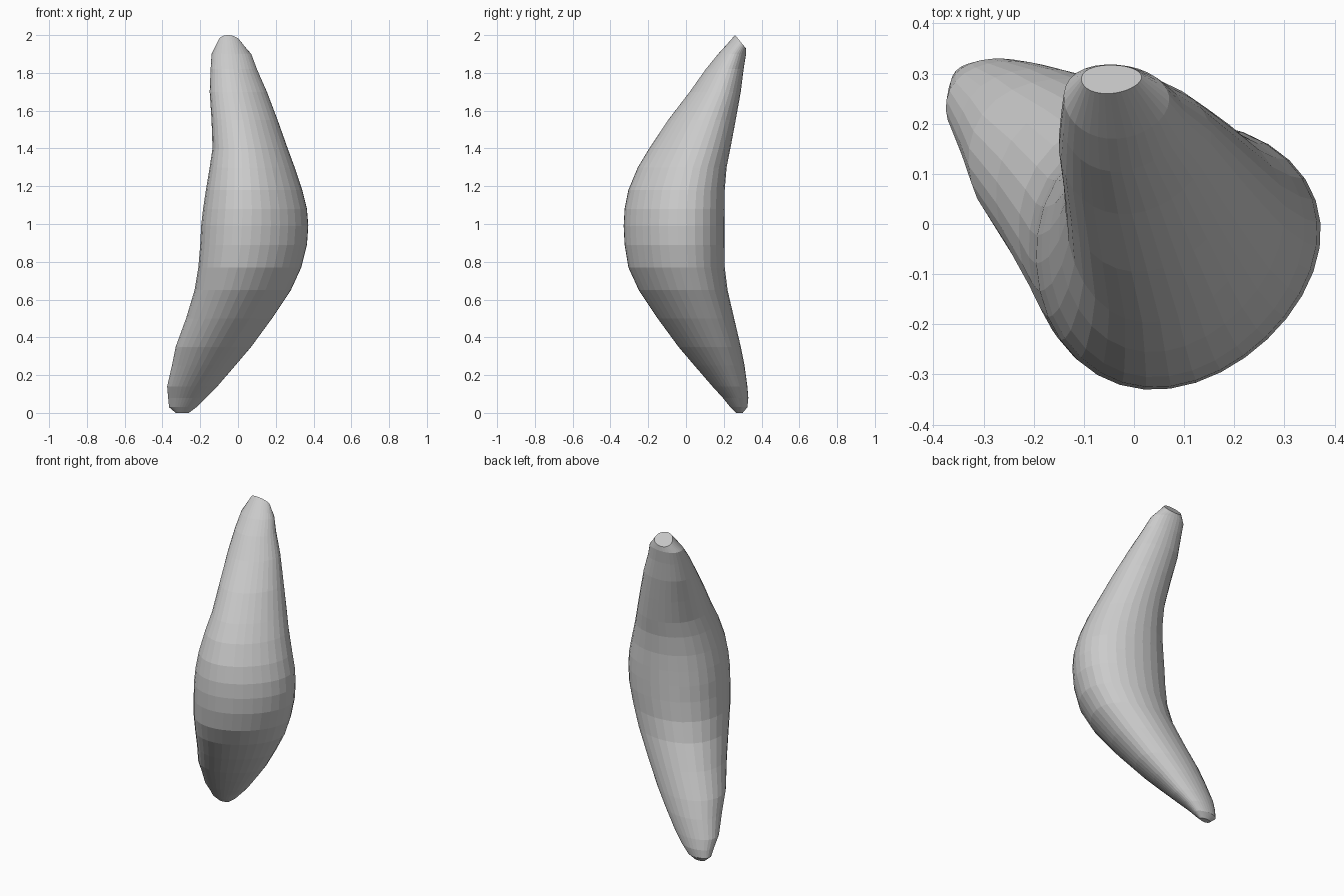
import bpy, bmesh, math

SIDES = 32
# horizontal sections: z, x min, x max, y min, y max, diagonal lean
RINGS = [
    (0.00, -0.33, -0.26, 0.265, 0.30, 0.1),
    (0.03, -0.365, -0.22, 0.235, 0.325, 0.1),
    (0.08, -0.37, -0.17, 0.195, 0.33, 0.12),
    (0.14, -0.375, -0.11, 0.14, 0.325, 0.12),
    (0.25, -0.35, -0.015, 0.045, 0.31, 0.1),
    (0.35, -0.33, 0.07, -0.04, 0.29, 0.1),
    (0.50, -0.275, 0.18, -0.15, 0.255, 0.1),
    (0.65, -0.23, 0.28, -0.25, 0.22, 0.12),
    (0.77, -0.21, 0.335, -0.305, 0.205, 0.12),
    (0.89, -0.20, 0.365, -0.325, 0.205, 0.12),
    (0.99, -0.195, 0.372, -0.33, 0.205, 0.12),
    (1.08, -0.185, 0.365, -0.325, 0.205, 0.12),
    (1.18, -0.17, 0.34, -0.305, 0.205, 0.12),
    (1.30, -0.15, 0.30, -0.255, 0.215, 0.12),
    (1.40, -0.135, 0.263, -0.195, 0.235, 0.12),
    (1.55, -0.14, 0.21, -0.095, 0.263, 0.1),
    (1.70, -0.15, 0.153, 0.02, 0.29, 0.08),
    (1.82, -0.145, 0.10, 0.105, 0.305, 0.05),
    (1.90, -0.14, 0.07, 0.17, 0.318, 0.0),
    (2.00, -0.105, 0.015, 0.26, 0.317, 0.1),
]
TIP_DROP = 0.07  # the top end face slopes down to the back


def ring_points(z, x0, x1, y0, y1, lean):
    """Leaning egg shape with its narrower side to the back left, fitted to the box."""
    half = math.asin(lean) / 2
    pts = []
    for i in range(SIDES):
        t = 2 * math.pi * i / SIDES
        shift = -0.07 * math.sin(t - 0.75 * math.pi) ** 2
        r = 1 + 0.05 * max(0.0, math.cos(t - 0.75 * math.pi)) ** 6
        pts.append((r * math.cos(t - half) - shift, r * math.sin(t + half) + shift))
    xs, ys = zip(*pts)
    for x, y in pts:
        u = (x - min(xs)) / (max(xs) - min(xs))
        v = (y - min(ys)) / (max(ys) - min(ys))
        drop = TIP_DROP * v if z == 2.0 else 0
        yield (x0 + u * (x1 - x0), y0 + v * (y1 - y0), z - drop)


# curved tapering body, lofted through the sections
bm = bmesh.new()
loops = [[bm.verts.new(p) for p in ring_points(*r)] for r in RINGS]
for low, high in zip(loops, loops[1:]):
    for i in range(SIDES):
        j = (i + 1) % SIDES
        bm.faces.new((low[i], low[j], high[j], high[i]))

# end caps
bm.faces.new(loops[0][::-1])
bm.faces.new(loops[-1])
bmesh.ops.recalc_face_normals(bm, faces=bm.faces)

mesh = bpy.data.meshes.new("curved_body")
bm.to_mesh(mesh)
bm.free()
body = bpy.data.objects.new("curved_body", mesh)
bpy.context.collection.objects.link(body)
